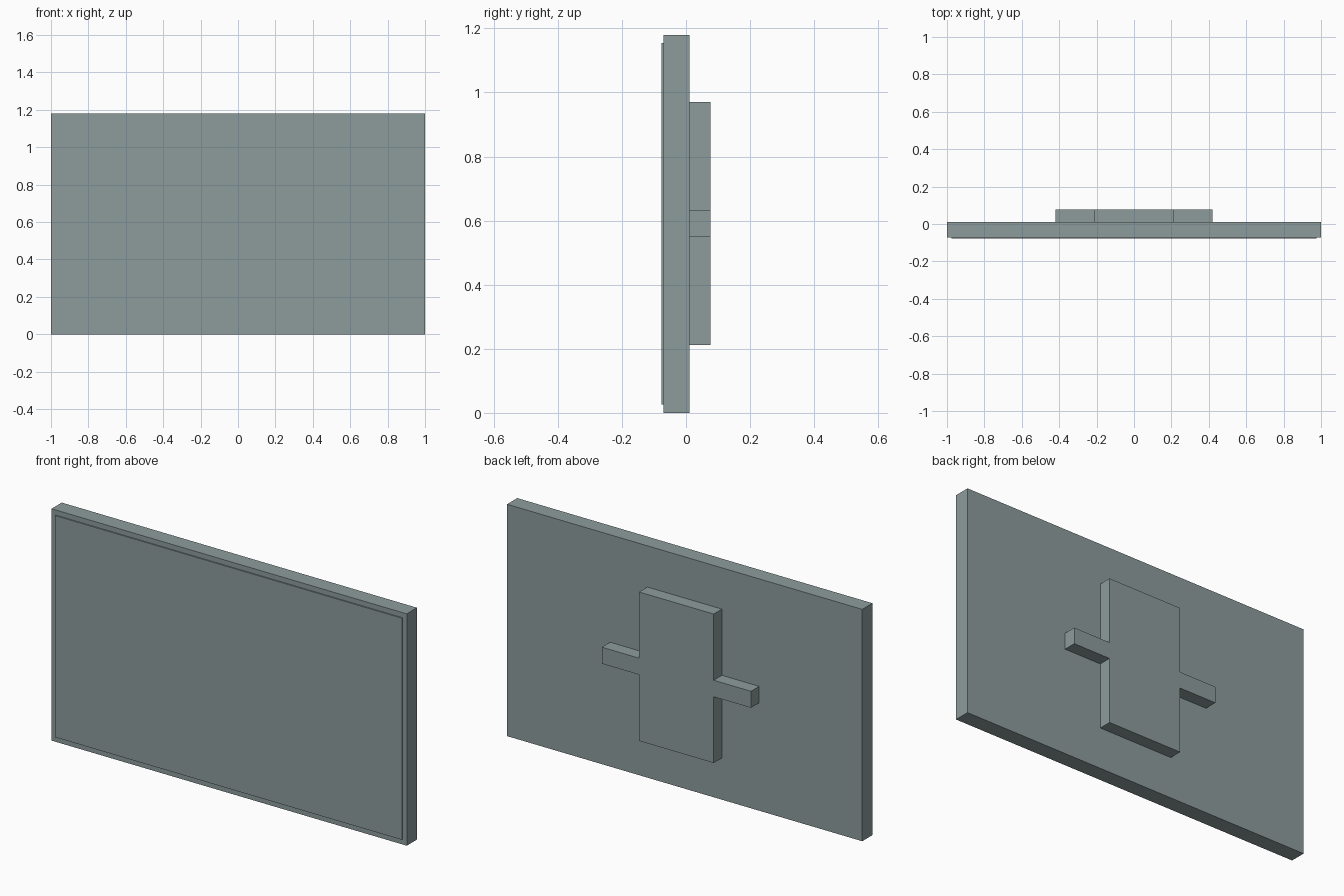
import bpy, bmesh

if "Cube" in bpy.data.objects:
    bpy.data.objects.remove(bpy.data.objects["Cube"])

grey = bpy.data.materials.new("slate grey")
grey.diffuse_color = (0.265, 0.335, 0.33, 1.0)
grey.use_nodes = True
grey.node_tree.nodes["Principled BSDF"].inputs["Base Color"].default_value = grey.diffuse_color


def extrude_outline(name, outline, y0, y1):
    """Solid made from an x-z outline, running from y0 to y1."""
    bm = bmesh.new()
    face = bm.faces.new([bm.verts.new((x, y0, z)) for x, z in outline])
    new = bmesh.ops.extrude_face_region(bm, geom=[face])["geom"]
    moved = [v for v in new if isinstance(v, bmesh.types.BMVert)]
    bmesh.ops.translate(bm, verts=moved, vec=(0, y1 - y0, 0))
    bmesh.ops.recalc_face_normals(bm, faces=bm.faces)
    mesh = bpy.data.meshes.new(name)
    bm.to_mesh(mesh)
    bm.free()
    mesh.materials.append(grey)
    obj = bpy.data.objects.new(name, mesh)
    bpy.context.collection.objects.link(obj)
    return obj


def rectangle(half_width, z0, z1):
    return [(-half_width, z0), (half_width, z0), (half_width, z1), (-half_width, z1)]


# Main slab and the thin raised plate on its front
extrude_outline("panel", rectangle(1.0, 0.0, 1.18), -0.071, 0.011)
extrude_outline("front_plate", rectangle(0.977, 0.026, 1.154), -0.077, -0.071)

# Cross-shaped rear mount: tall block with two short side arms
half = [(0.21, 0.212), (0.21, 0.549), (0.42, 0.549),
        (0.42, 0.633), (0.21, 0.633), (0.21, 0.97)]
mirrored = [(-x, z) for x, z in reversed(half)]
extrude_outline("rear_mount", half + mirrored, 0.011, 0.077)
